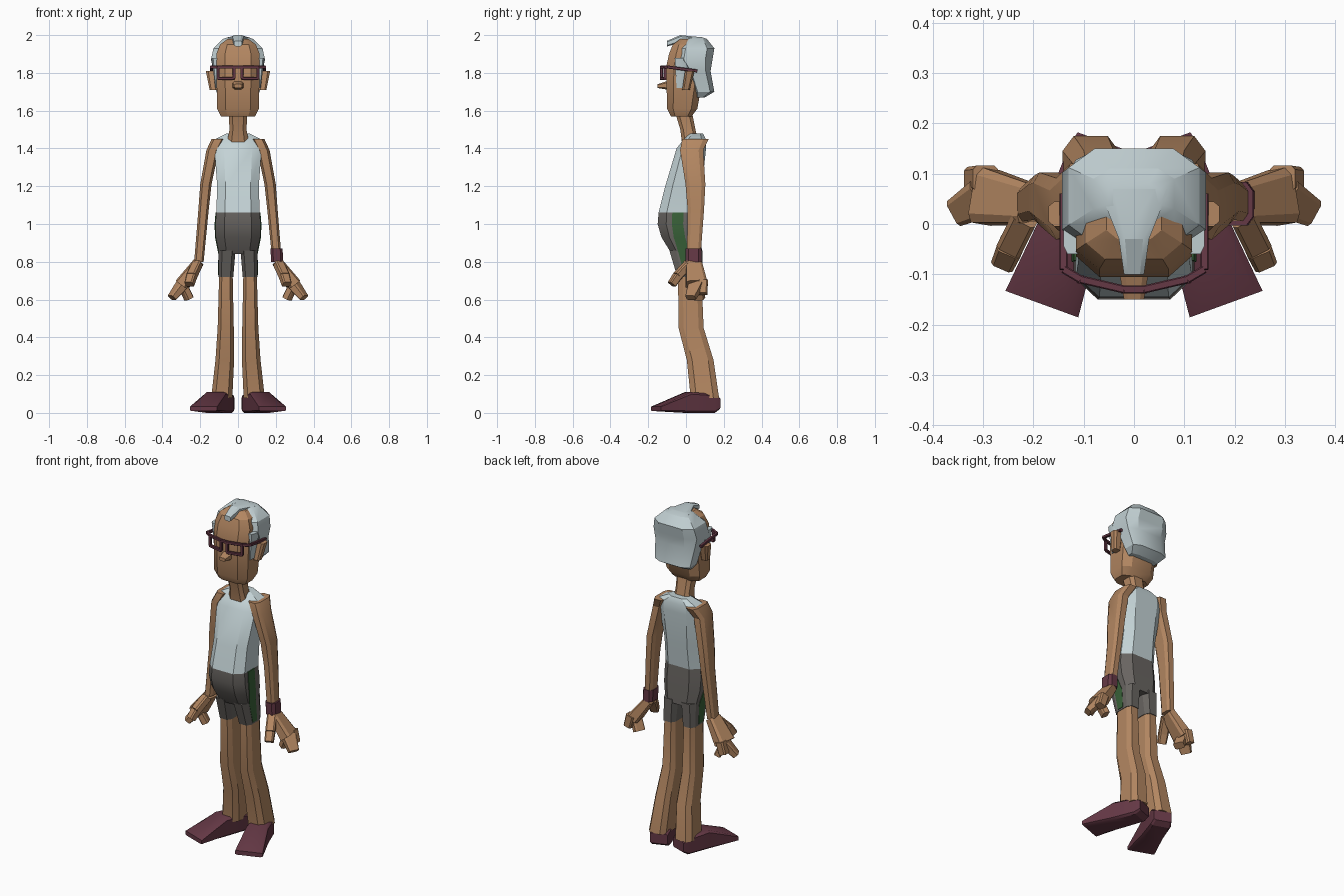
import bpy, bmesh, math
from mathutils import Matrix, Vector

cube = bpy.data.objects.get("Cube")
if cube:
    bpy.data.objects.remove(cube, do_unlink=True)


def material(name, *rgb):
    mat = bpy.data.materials.new(name)
    mat.use_nodes = True
    colour = (*rgb, 1)
    mat.diffuse_color = colour
    mat.node_tree.nodes["Principled BSDF"].inputs["Base Color"].default_value = colour
    return mat


skin = material("warm skin", 0.45, 0.24, 0.12)
grey_hair = material("pale grey hair", 0.53, 0.62, 0.64)
pale_cloth = material("pale shirt cloth", 0.55, 0.65, 0.67)
dark_cloth = material("dark grey cloth", 0.14, 0.13, 0.12)
green = material("green stripe", 0.04, 0.12, 0.04)
plum = material("plum leather", 0.13, 0.04, 0.06)


def chamfered_rectangle(half_x, half_y, cut):
    """Eight corner offsets, counter-clockwise."""
    keep = 1 - cut
    quarter = [(keep, -1), (1, -keep)]
    points = []
    for turn in range(4):
        for u, v in quarter:
            for step in range(turn):
                u, v = -v, u
            points.append(Vector((u * half_x, v * half_y, 0)))
    return points


def loft(name, sections, mat, cut=0.4, mirror=False, transform=Matrix()):
    """Skin chamfered rectangles, each (centre, half_x, half_y), into a solid."""
    bm = bmesh.new()
    loops = []
    for centre, half_x, half_y in sections:
        corners = chamfered_rectangle(half_x, half_y, cut)
        loops.append([bm.verts.new(transform @ (Vector(centre) + c)) for c in corners])
    for lower, upper in zip(loops, loops[1:]):
        for i in range(len(lower)):
            bm.faces.new((lower[i - 1], lower[i], upper[i], upper[i - 1]))
    bm.faces.new(loops[0])
    bm.faces.new(loops[-1])
    bmesh.ops.recalc_face_normals(bm, faces=bm.faces)
    mesh = bpy.data.meshes.new(name)
    bm.to_mesh(mesh)
    bm.free()
    mesh.materials.append(mat)
    part = bpy.data.objects.new(name, mesh)
    bpy.context.collection.objects.link(part)
    if mirror:
        part.modifiers.new("Mirror", 'MIRROR')
    bpy.ops.object.select_all(action='DESELECT')
    part.select_set(True)
    bpy.context.view_layer.objects.active = part
    bpy.ops.object.shade_smooth_by_angle(angle=math.radians(28))
    return part


def central(*rows):
    """Sections on the centre line from (height, half width, front, back)."""
    return [((0, (front + back) / 2, height), width, (back - front) / 2)
            for height, width, front, back in rows]


def limb(name, path, start, end, mat, mirror=True):
    """Level sections along a path, blending from the start size to the end size."""
    start, end = Vector(start), Vector(end)
    sections = []
    for i, point in enumerate(path):
        size = start.lerp(end, i / (len(path) - 1))
        sections.append((point, size.x, size.y))
    return loft(name, sections, mat, mirror=mirror)


def bar(name, a, b, mat, width, thickness, taper=1.0):
    """Mirrored block pointing from a to b, given by its half sizes."""
    a, b = Vector(a), Vector(b)
    axis = b - a
    place = Matrix.Translation(a) @ axis.to_track_quat('Z', 'Y').to_matrix().to_4x4()
    sections = [((0, 0, 0), width, thickness),
                ((0, 0, axis.length), width * taper, thickness * taper)]
    return loft(name, sections, mat, cut=0.3, mirror=True, transform=place)


# Sections of forward parts run toward the front instead of upward
forward = Matrix.Rotation(math.pi / 2, 4, 'X')

# Head, neck, nose and ears
loft("head", central((1.57, 0.09, -0.08, 0.03), (1.61, 0.11, -0.1, 0.06),
                     (1.83, 0.115, -0.105, 0.1), (1.9, 0.115, -0.09, 0.1),
                     (1.95, 0.095, -0.07, 0.09), (1.98, 0.055, -0.03, 0.06)), skin)
loft("neck", central((1.42, 0.06, -0.02, 0.07), (1.5, 0.045, -0.03, 0.05),
                     (1.6, 0.05, -0.06, 0.03)), skin)
loft("nose", central((0.09, 0.03, 1.71, 1.76), (0.15, 0.02, 1.72, 1.74)), skin,
     transform=forward)
limb("ear", [(0.13, 0, 1.71), (0.14, 0.02, 1.81)], (0.02, 0.02), (0.03, 0.025), skin)

# Hair shell, sideburns and forelock
loft("hair", central((1.67, 0.09, 0.05, 0.1), (1.7, 0.115, 0.04, 0.15),
                     (1.81, 0.13, 0, 0.13), (1.87, 0.143, -0.05, 0.14),
                     (1.93, 0.13, -0.04, 0.15), (1.98, 0.08, 0.01, 0.11),
                     (1.99, 0.05, 0.03, 0.08)), grey_hair)
limb("sideburn", [(0.11, -0.03, 1.72), (0.12, -0.02, 1.88)],
     (0.01, 0.02), (0.02, 0.04), grey_hair)
loft("forelock", central((-0.07, 0.07, 1.96, 1.99), (0.03, 0.03, 1.96, 2),
                         (0.1, 0.02, 1.94, 1.97)), grey_hair, transform=forward)

# Glasses: square rims, bridge and temple arms
wire = 0.008
rim_top, rim_low = 1.83, 1.77
bridge_end, rim_end = Vector((0.02, -0.13, 0)), Vector((0.106, -0.11, 0))
corners = []
for side, heights in ((bridge_end, (rim_low, rim_top)), (rim_end, (rim_top, rim_low))):
    corners += [side + Vector((0, 0, height)) for height in heights]
for i, corner in enumerate(corners):
    bar("glasses_rim", corners[i - 1], corner, plum, wire, wire)
hinge = Vector((0.14, -0.09, rim_top))
bar("glasses_bridge", (0, -0.13, rim_top), corners[1], plum, wire, wire)
bar("glasses_hinge", corners[2], hinge, plum, wire, wire)
bar("glasses_arm", hinge, (0.14, 0.06, 1.81), plum, wire, wire)

# Shirt and shorts share the waist
waist = (1.06, 0.115, -0.145, 0.07)
shorts = [waist, (1, 0.12, -0.15, 0.075), (0.93, 0.118, -0.13, 0.08),
          (0.84, 0.1, -0.075, 0.085)]
loft("shirt", central(waist, (1.2, 0.11, -0.11, 0.085), (1.4, 0.125, -0.05, 0.106),
                      (1.45, 0.12, -0.01, 0.105), (1.48, 0.06, 0.02, 0.09)), pale_cloth)
loft("shorts", central(*shorts), dark_cloth)
hip, hem, ankle = (0.058, 0, 0.86), (0.064, 0.02, 0.72), (0.086, 0.1, 0.08)
limb("shorts_leg", [hip, hem], (0.045, 0.088), (0.039, 0.066), dark_cloth)

# Thin stripe following the outside of the shorts
plate = 0.004
stripe = [((width, front / 2 + 0.03, height), plate, 0.03)
          for height, width, front, back in shorts]
stripe.append(((0.102, 0.01, 0.73), plate, 0.02))
loft("side_stripe", stripe, green, cut=0.1, mirror=True)

# Legs and splayed shoes
limb("leg", [hem, (0.065, 0.027, 0.45), (0.07, 0.075, 0.28), ankle],
     (0.036, 0.062), (0.056, 0.075), skin)
splay = Matrix.Translation((0.065, 0.165, 0)) @ Matrix.Rotation(math.radians(20), 4, 'Z')
loft("shoe", central((0, 0.05, 0.02, 0.08), (0.03, 0.057, 0, 0.1),
                     (0.165, 0.06, 0, 0.11), (0.345, 0.077, 0.01, 0.035)),
     plum, cut=0.2, mirror=True, transform=splay @ forward)

# Arms, with a band on the left wrist only
wrist = Vector((0.207, 0.04, 0.8))
limb("arm", [(0.105, 0.05, 1.45), (0.135, 0.03, 1.39), (0.17, 0.05, 1.21),
             (0.182, 0.052, 1.08), wrist], (0.035, 0.07), (0.025, 0.035), skin)
band = (0.032, 0.043)
limb("wristband", [wrist, wrist + Vector((-0.003, 0, 0.07))], band, band, plum, mirror=False)

# Hands: palm, three blunt fingers and a bent thumb
knuckles = Vector((0.295, 0.055, 0.68))
bar("palm", wrist, knuckles, skin, 0.04, 0.025, taper=1.4)
bar("outer_finger", knuckles, (0.35, 0.025, 0.61), skin, 0.04, 0.026, taper=0.7)
bar("rear_finger", (0.295, 0.09, 0.7), (0.315, 0.09, 0.63), skin, 0.026, 0.026, taper=0.9)
bar("inner_finger", knuckles, (0.26, 0.07, 0.605), skin, 0.03, 0.02)
thumb_bend = Vector((0.245, -0.045, 0.725))
bar("thumb", (0.215, 0.015, 0.79), thumb_bend, skin, 0.026, 0.022)
bar("thumb_tip", thumb_bend, (0.258, -0.075, 0.68), skin, 0.026, 0.022, taper=0.9)
